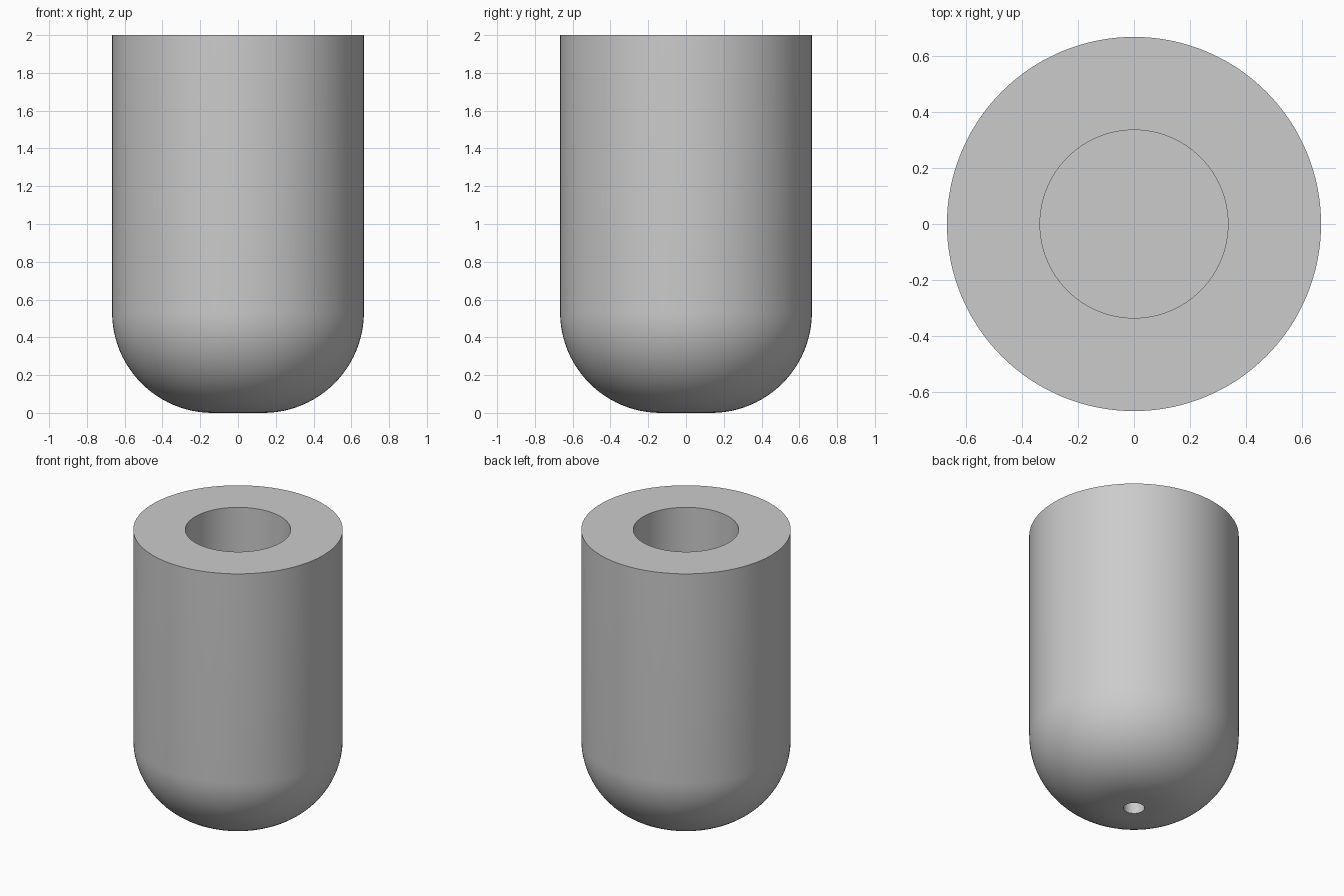
import bpy, bmesh
from math import sin, cos, pi, radians

if "Cube" in bpy.data.objects:
    bpy.data.objects.remove(bpy.data.objects["Cube"])

R, H = 2 / 3, 2.0              # outer radius, height
FILLET = 0.533                 # rounded lower edge
BORE_R, BORE_FLOOR = 0.335, 0.4
PIN_R, PIN_TOP = 0.067, 0.2    # small blind hole underneath
SEGMENTS, ARC = 128, 24

# Half section: bore floor, bore wall, rim, side, rounded base, small hole
profile = [(0, BORE_FLOOR), (BORE_R, BORE_FLOOR), (BORE_R, H), (R, H)]
for i in range(ARC + 1):
    a = pi / 2 * i / ARC
    profile.append((R - FILLET + FILLET * cos(a), FILLET - FILLET * sin(a)))
profile += [(PIN_R, 0), (PIN_R, PIN_TOP), (0, PIN_TOP)]

# Revolve the section around z
bm = bmesh.new()
verts = [bm.verts.new((x, 0, z)) for x, z in profile]
edges = [bm.edges.new(pair) for pair in zip(verts, verts[1:])]
bmesh.ops.spin(bm, geom=verts + edges, cent=(0, 0, 0), axis=(0, 0, 1),
               angle=2 * pi, steps=SEGMENTS)
bmesh.ops.remove_doubles(bm, verts=bm.verts[:], dist=1e-4)
bmesh.ops.recalc_face_normals(bm, faces=bm.faces[:])

mesh = bpy.data.meshes.new("rounded_sleeve")
bm.to_mesh(mesh)
bm.free()
sleeve = bpy.data.objects.new("rounded_sleeve", mesh)
bpy.context.collection.objects.link(sleeve)

# Smooth walls, crisp rims
bpy.context.view_layer.objects.active = sleeve
sleeve.select_set(True)
bpy.ops.object.shade_smooth_by_angle(angle=radians(30))
